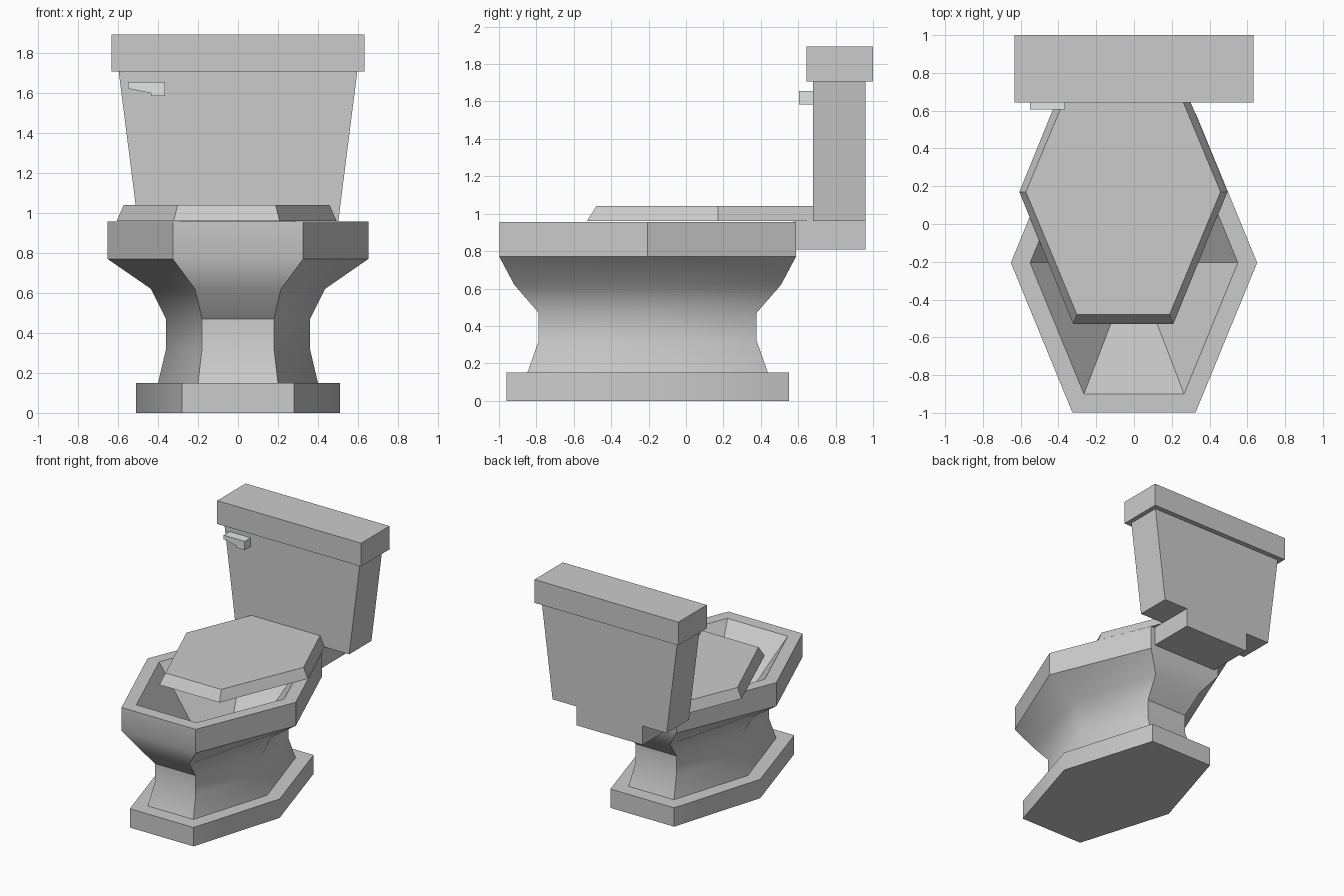
import bpy, math

if "Cube" in bpy.data.objects:
    bpy.data.objects.remove(bpy.data.objects["Cube"])


def make(name, verts, faces, smooth=False):
    mesh = bpy.data.meshes.new(name)
    mesh.from_pydata(verts, [], faces)
    obj = bpy.data.objects.new(name, mesh)
    bpy.context.collection.objects.link(obj)
    if smooth:
        bpy.ops.object.select_all(action='DESELECT')
        obj.select_set(True)
        bpy.context.view_layer.objects.active = obj
        bpy.ops.object.shade_smooth_by_angle(angle=math.radians(35))
    return obj


def loft(name, rings, smooth=False):
    """Skin a list of equal-length counter-clockwise rings and cap both ends."""
    n = len(rings[0])
    verts = [v for ring in rings for v in ring]
    faces = [tuple(reversed(range(n)))]
    for r in range(len(rings) - 1):
        a, b = r * n, (r + 1) * n
        faces += [(a + i, a + (i + 1) % n, b + (i + 1) % n, b + i) for i in range(n)]
    faces.append(tuple(range(len(verts) - n, len(verts))))
    return make(name, verts, faces, smooth)


def hexagon(z, wide, narrow, depth, cx=0.0, cy=-0.205):
    """Hexagon with flat front and back edges, given by half sizes."""
    pts = [(-narrow, -depth), (narrow, -depth), (wide, 0),
           (narrow, depth), (-narrow, depth), (-wide, 0)]
    return [(cx + x, cy + y, z) for x, y in pts]


def rect(z, half, y0, y1):
    return [(-half, y0, z), (half, y0, z), (half, y1, z), (-half, y1, z)]


# Pedestal and hollow bowl: outside from the floor up, then down inside the bowl
profile = [(0.00, 0.51, 0.28, 0.755), (0.15, 0.51, 0.28, 0.755),
           (0.15, 0.40, 0.20, 0.643), (0.32, 0.36, 0.18, 0.583),
           (0.47, 0.36, 0.18, 0.583), (0.62, 0.435, 0.215, 0.713),
           (0.77, 0.652, 0.326, 0.793), (0.957, 0.652, 0.326, 0.793),
           (0.957, 0.55, 0.265, 0.695), (0.48, 0.22, 0.106, 0.28)]
loft("bowl_and_pedestal", [hexagon(*p) for p in profile], True)

# Closed lid, lying slightly askew to the left
loft("seat_lid", [hexagon(0.96, 0.55, 0.265, 0.70, -0.057, 0.17),
                  hexagon(1.04, 0.515, 0.245, 0.65, -0.057, 0.17)], True)

# Shelf joining the bowl to the tank
loft("tank_shelf", [rect(0.81, 0.29, 0.575, 0.96), rect(0.963, 0.29, 0.575, 0.96)])

# Tank widening upward, and its cover
loft("tank", [rect(0.96, 0.502, 0.68, 0.96), rect(1.71, 0.597, 0.68, 0.96)])
loft("tank_cover", [rect(1.708, 0.633, 0.643, 1.0), rect(1.893, 0.633, 0.643, 1.0)])

# Flush handle: side profile extruded out from the tank front
outline = [(-0.55, 1.655), (-0.55, 1.622), (-0.435, 1.6),
           (-0.435, 1.585), (-0.365, 1.585), (-0.365, 1.655)]
handle = loft("flush_handle", [[(x, y, z) for x, z in outline] for y in (0.685, 0.605)])
metal = bpy.data.materials.new("pale_metal")
metal.diffuse_color = (0.75, 0.8, 0.78, 1)
metal.use_nodes = True
metal.node_tree.nodes["Principled BSDF"].inputs["Base Color"].default_value = metal.diffuse_color
handle.data.materials.append(metal)
